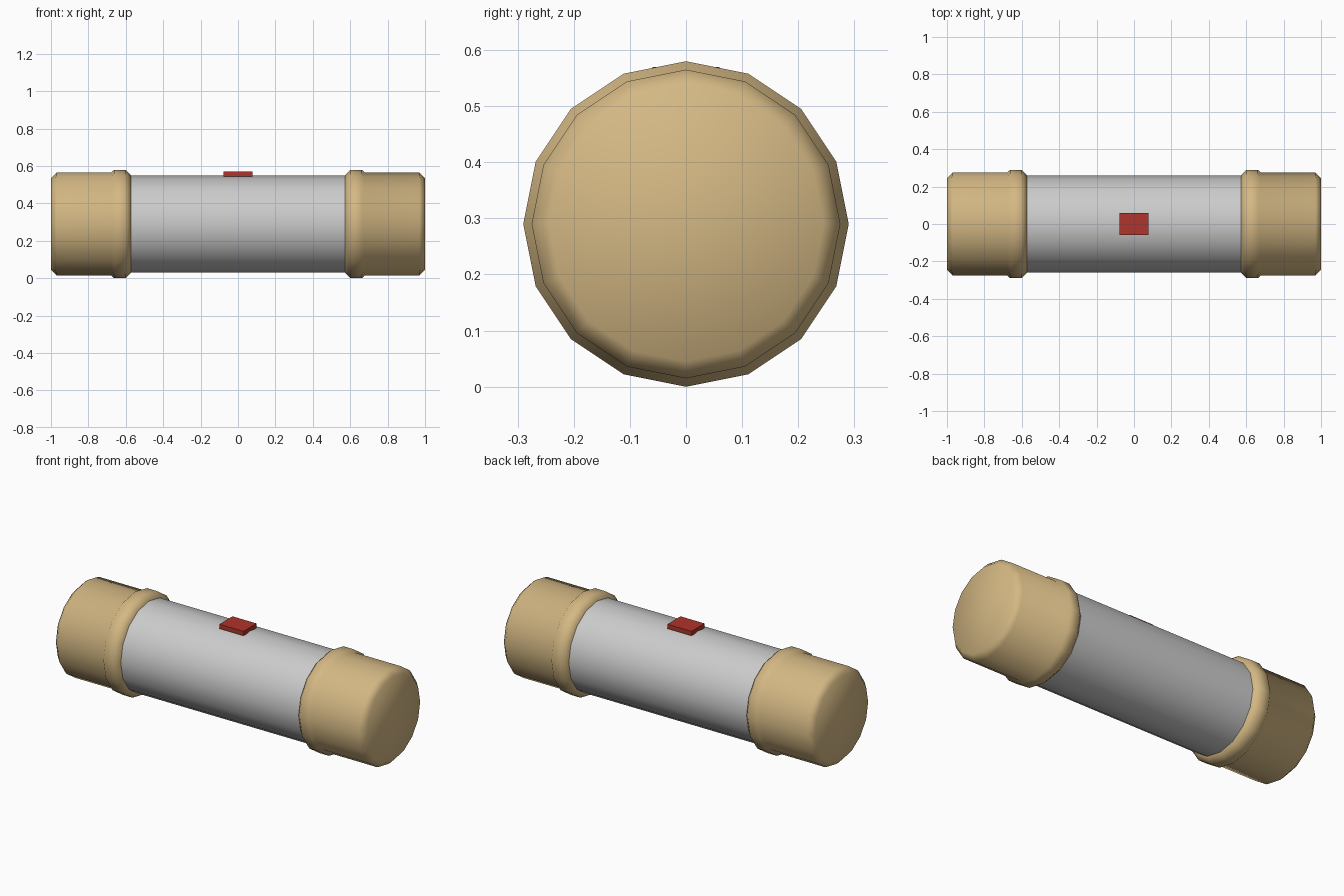
import bpy, bmesh, math

if "Cube" in bpy.data.objects:
    bpy.data.objects.remove(bpy.data.objects["Cube"])

CZ = 0.29      # height of the tube axis
SIDES = 16


def material(name, rgb):
    m = bpy.data.materials.new(name)
    m.diffuse_color = (*rgb, 1)
    m.use_nodes = True
    m.node_tree.nodes["Principled BSDF"].inputs["Base Color"].default_value = m.diffuse_color
    return m


def make_object(name, bm, mat=None):
    bmesh.ops.recalc_face_normals(bm, faces=bm.faces)
    me = bpy.data.meshes.new(name)
    bm.to_mesh(me)
    bm.free()
    ob = bpy.data.objects.new(name, me)
    bpy.context.collection.objects.link(ob)
    if mat:
        me.materials.append(mat)
    return ob


def smooth(ob, degrees):
    bpy.ops.object.select_all(action='DESELECT')
    ob.select_set(True)
    bpy.context.view_layer.objects.active = ob
    bpy.ops.object.shade_smooth_by_angle(angle=math.radians(degrees))


def lathe(name, profile, mat=None):
    """Closed solid turned around the x axis from (x, radius) points."""
    bm = bmesh.new()
    rings = []
    for x, r in profile:
        rings.append([bm.verts.new((x, r * math.sin(a), CZ + r * math.cos(a)))
                      for a in (2 * math.pi * i / SIDES for i in range(SIDES))])
    for r0, r1 in zip(rings, rings[1:]):
        for i in range(SIDES):
            j = (i + 1) % SIDES
            bm.faces.new((r0[i], r0[j], r1[j], r1[i]))
    bm.faces.new(rings[0])
    bm.faces.new(rings[-1])
    ob = make_object(name, bm, mat)
    smooth(ob, 50)
    return ob


brass = material("brass", (0.66, 0.48, 0.23))
red = material("red", (0.42, 0.035, 0.025))

# Central tube
lathe("tube_body", [(-0.62, 0.26), (0.62, 0.26)])

# End caps with a raised collar at the inner edge
cap = [(0.572, 0.2605), (0.586, 0.275), (0.602, 0.29), (0.662, 0.29),
       (0.677, 0.275), (0.97, 0.275), (1.0, 0.245)]
for side, s in (("left", -1), ("right", 1)):
    lathe(side + "_end_cap", [(s * x, r) for x, r in cap], brass)

# Small red marker on top
bm = bmesh.new()
bmesh.ops.create_cube(bm, size=1)
bmesh.ops.scale(bm, vec=(0.155, 0.12, 0.026), verts=bm.verts)
bmesh.ops.translate(bm, vec=(0, 0, 0.557), verts=bm.verts)
make_object("top_marker", bm, red)
